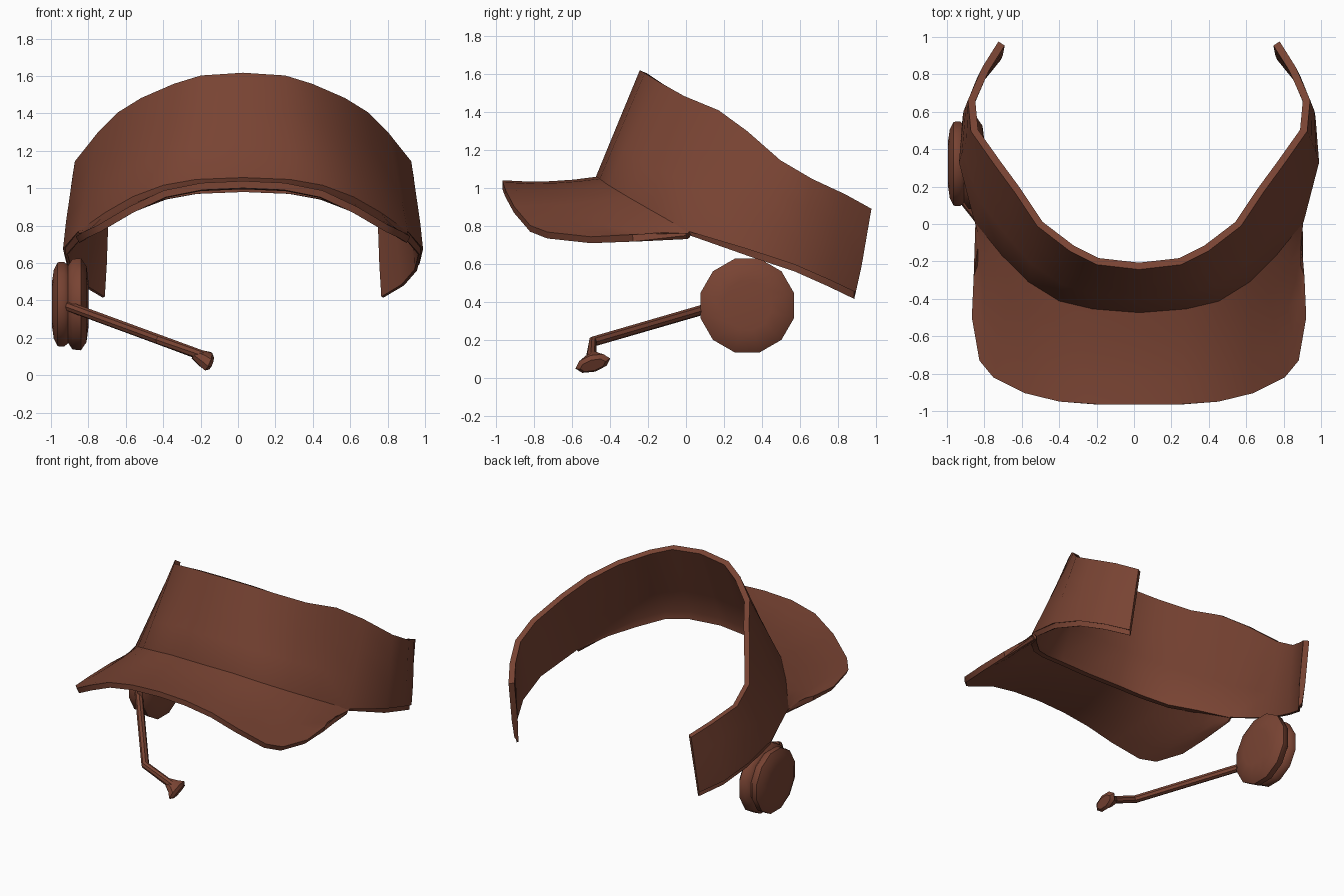
import bpy, math
from mathutils import Vector

if "Cube" in bpy.data.objects:
    bpy.data.objects.remove(bpy.data.objects["Cube"])

CX = 0.027  # symmetry line of the visor
brown = bpy.data.materials.new("brown")
brown.diffuse_color = (0.19, 0.057, 0.033, 1)
brown.use_nodes = True
brown.node_tree.nodes["Principled BSDF"].inputs["Base Color"].default_value = brown.diffuse_color


def finish(name, verts, faces, thickness=0, angle=40):
    me = bpy.data.meshes.new(name)
    me.from_pydata([tuple(v) for v in verts], [], faces)
    me.materials.append(brown)
    ob = bpy.data.objects.new(name, me)
    bpy.context.collection.objects.link(ob)
    bpy.ops.object.select_all(action='DESELECT')
    ob.select_set(True)
    bpy.context.view_layer.objects.active = ob
    bpy.ops.object.mode_set(mode='EDIT')
    bpy.ops.mesh.select_all(action='SELECT')
    bpy.ops.mesh.normals_make_consistent(inside=False)
    bpy.ops.object.mode_set(mode='OBJECT')
    if thickness:
        m = ob.modifiers.new("thickness", 'SOLIDIFY')
        m.thickness, m.offset = thickness, 0
        bpy.ops.object.modifier_apply(modifier=m.name)
    bpy.ops.object.shade_smooth_by_angle(angle=math.radians(angle))
    return ob


def mirrored(pts):
    """Half outline starting on the middle -> full outline, left to right."""
    full = [(-x, y, z) for x, y, z in pts[:0:-1]] + list(pts)
    return [Vector((x + CX, y, z)) for x, y, z in full]


def sheet(name, rows, thickness):
    n = len(rows[0])
    faces = [(r * n + i, r * n + i + 1, (r + 1) * n + i + 1, (r + 1) * n + i)
             for r in range(len(rows) - 1) for i in range(n - 1)]
    return finish(name, [v for r in rows for v in r], faces, thickness)


def tube(name, rings, angle=40):
    """Closed skin over a list of rings, capped at both ends."""
    n = len(rings[0])
    faces = [(r * n + i, r * n + (i + 1) % n, (r + 1) * n + (i + 1) % n, (r + 1) * n + i)
             for r in range(len(rings) - 1) for i in range(n)]
    last = (len(rings) - 1) * n
    faces += [tuple(range(n)), tuple(range(last, last + n))]
    return finish(name, [v for r in rings for v in r], faces, 0, angle)


def ellipse(c, u, v, a, b, n, turn=0.0):
    return [Vector(c) + u * a * math.cos(turn + math.tau * i / n)
            + v * b * math.sin(turn + math.tau * i / n) for i in range(n)]


# Head band: open at the back, leaning back at the front
top = [(0, -.225, 1.61), (.22, -.20, 1.595), (.36, -.13, 1.55), (.53, 0, 1.475), (.65, .18, 1.40),
       (.76, .33, 1.29), (.88, .50, 1.14), (.895, .66, 1.045), (.82, .83, .965), (.735, .965, .89)]
low = [(0, -.46, 1.04), (.25, -.44, 1.03), (.42, -.40, 1.0), (.58, -.30, .94), (.72, -.16, .86),
       (.865, .02, .76), (.95, .33, .66), (.93, .57, .58), (.86, .75, .50), (.75, .885, .435)]
T, L = mirrored(top), mirrored(low)
rows = [[a.lerp(b, k / 3) for a, b in zip(T, L)] for k in range(4)]
# lower hem hanging under the brim joint
rows.append([p - Vector((0, 0, .06 * max(0, min(1, -p.y / .3)))) for p in L])
sheet("head_band", rows, 0.04)

# Brim: arched, dropping at the sides
edge = [(0, -.965, 1.02), (.22, -.965, 1.01), (.42, -.95, .97), (.60, -.905, .885), (.77, -.82, .785),
        (.845, -.73, .75), (.885, -.50, .725), (.88, -.28, .735), (.86, 0, .76)]
joint = []
for s in (0, 1, 2, 3, 3.5, 4, 4.35, 4.7, 5):
    i = min(int(s), 4)
    joint.append(Vector(low[i]).lerp(Vector(low[i + 1]), s - i))
J, E = mirrored(joint), mirrored(edge)
rows = []
for k in range(5):
    t = k / 4
    rows.append([a.lerp(b, t) - Vector((0, 0, .06 * t * (1 - t))) for a, b in zip(J, E)])
sheet("brim", rows, 0.038)

# Ear cup: turned profile with a groove, axis along x
Y, Z = Vector((0, 1, 0)), Vector((0, 0, 1))
profile = [(-.995, .12), (-.985, .19), (-.965, .232), (-.93, .235), (-.908, .215),
           (-.885, .25), (-.84, .255), (-.81, .21), (-.80, .13)]
tube("ear_cup", [ellipse((x, .322, .38), Y, Z, r, r, 12, math.radians(15)) for x, r in profile], 50)

# Microphone boom: bent rod from the cup to the mouth
path = [Vector(p) for p in ((-.91, .13, .37), (-.42, -.49, .19), (-.19, -.50, .105))]
rings = []
for i, p in enumerate(path):
    d = (path[min(i + 1, 2)] - path[max(i - 1, 0)]).normalized()
    u = d.cross(Z).normalized()
    rings.append(ellipse(p, u, u.cross(d), .027, .027, 8))
tube("microphone_boom", rings)

# Microphone: flared head at the end of the boom
d = Vector((.88, 0, -.47)).normalized()
u = Vector((0, .95, .28)).normalized()
v = d.cross(u).normalized()
base = Vector((-.235, -.49, .115))
tube("microphone", [ellipse(base + d * t, u, v, a, b, 8)
                    for t, a, b in ((0, .03, .028), (.05, .06, .045), (.085, .095, .05), (.105, .07, .032))])
